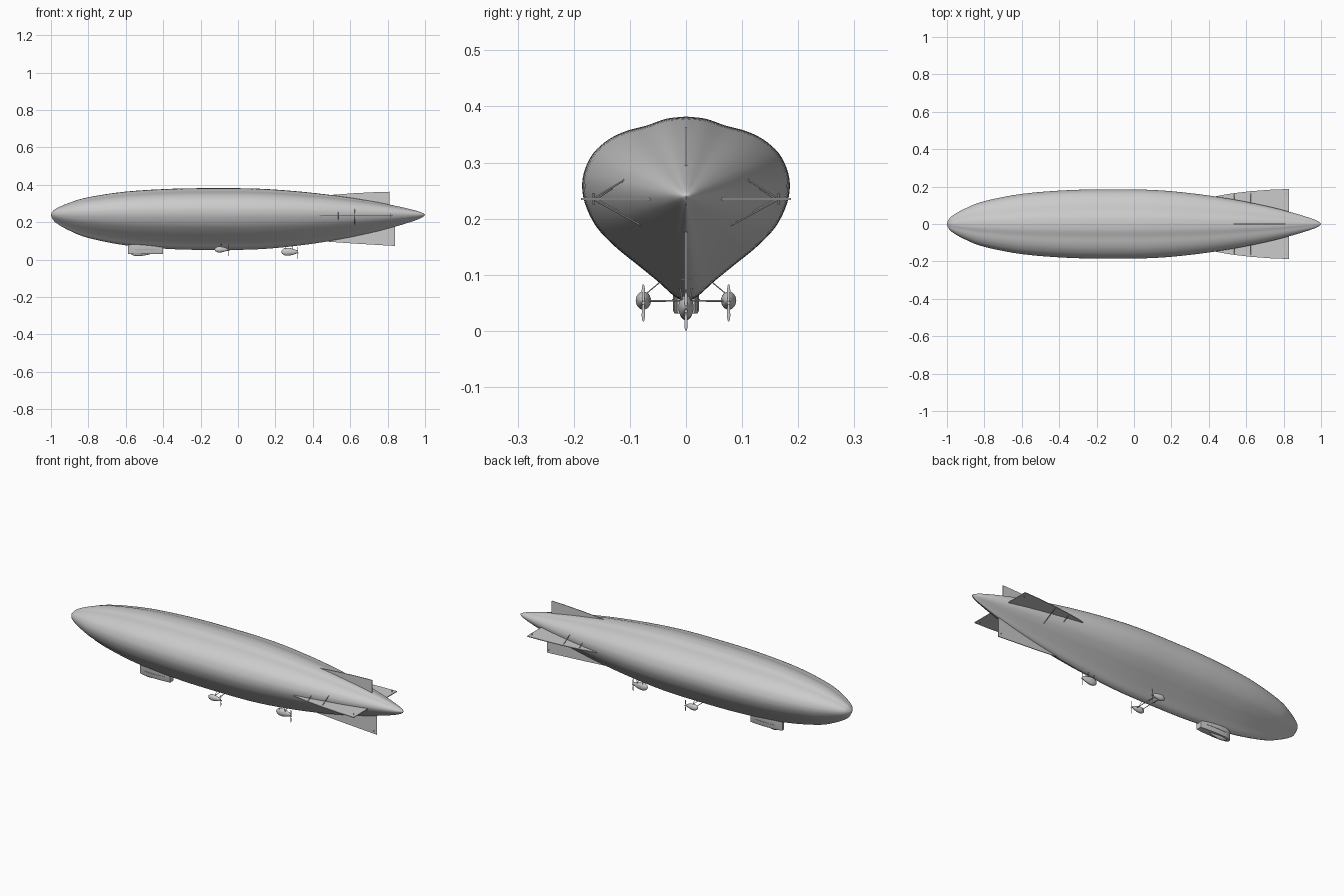
import bpy, bmesh, math
from mathutils import Vector

if "Cube" in bpy.data.objects:
    bpy.data.objects.remove(bpy.data.objects["Cube"])

AXIS = 0.24  # height of the hull's centre line


def finish(name, bm, smooth=40):
    bmesh.ops.recalc_face_normals(bm, faces=bm.faces)
    me = bpy.data.meshes.new(name)
    bm.to_mesh(me)
    bm.free()
    ob = bpy.data.objects.new(name, me)
    bpy.context.collection.objects.link(ob)
    bpy.ops.object.select_all(action='DESELECT')
    ob.select_set(True)
    bpy.context.view_layer.objects.active = ob
    bpy.ops.object.shade_smooth_by_angle(angle=math.radians(smooth))
    return ob


def spline(pts, n):
    """Catmull-Rom curve through 2D points, n samples per span."""
    p = [Vector(q) for q in pts]
    p = [2 * p[0] - p[1]] + p + [2 * p[-1] - p[-2]]
    out = []
    for i in range(1, len(p) - 2):
        a, b, c, d = p[i - 1:i + 3]
        for k in range(n):
            t = k / n
            out.append(0.5 * (2 * b + (c - a) * t + (2 * a - 5 * b + 4 * c - d) * t * t
                              + (3 * b - a - 3 * c + d) * t ** 3))
    return out + [p[-2]]


def loft(name, rings, smooth=40):
    """Skin closed rings of equal length and cap the ends."""
    bm = bmesh.new()
    vs = [[bm.verts.new(c) for c in r] for r in rings]
    n = len(vs[0])
    for a, b in zip(vs, vs[1:]):
        for i in range(n):
            bm.faces.new((a[i], a[(i + 1) % n], b[(i + 1) % n], b[i]))
    bm.faces.new(vs[0])
    bm.faces.new(vs[-1])
    return finish(name, bm, smooth)


def rod(name, a, b, r=0.0016):
    a, b = Vector(a), Vector(b)
    q = (b - a).to_track_quat('Z', 'Y')
    ring = [Vector((r * math.cos(i * math.pi / 4), r * math.sin(i * math.pi / 4), 0)) for i in range(8)]
    return loft(name, [[p + q @ v for v in ring] for p in (a, b)])


def plate(name, pts, axis, t=0.004):
    """Thin plate: pts are (x, offset); axis 'y' lies flat, 'z' stands up."""
    def at(x, h, s):
        return (x, h, AXIS - 0.005 + s * t / 2) if axis == 'y' else (x, s * t / 2, h)
    return loft(name, [[at(x, h, s) for x, h in pts] for s in (-1, 1)], 20)


def pod(name, x0, x1, y, z, ry, rz):
    """Teardrop engine car, blunt at the front."""
    prof = spline([(0, 0.05), (0.05, 0.5), (0.2, 0.9), (0.4, 1), (0.7, 0.75), (0.92, 0.38), (1, 0.12)], 4)
    return loft(name, [[(x0 + (x1 - x0) * u, y + ry * s * math.cos(a), z + rz * s * math.sin(a))
                        for a in (k * math.tau / 24 for k in range(24))] for u, s in prof])


def propeller(name, x, y, z, r):
    for s in (-1, 1):
        prof = [(0, 0.0015), (0.3, 0.0025), (0.7, 0.003), (0.92, 0.002), (1, 0.0008)]
        loft(name + "_blade", [[(x + 0.3 * w * math.sin(a), y + w * math.cos(a), z + s * r * u)
                                for a in (k * math.tau / 10 for k in range(10))] for u, w in prof])
    rod(name + "_hub", (x - 0.008, y, z), (x + 0.004, y, z), 0.003)


# Hull: one pear-shaped section scaled along the length
half = spline([(0, .382), (.035, .378), (.07, .366), (.107, .356), (.138, .341), (.165, .317), (.180, .288),
               (.185, .26), (.180, .227), (.160, .186), (.125, .149), (.088, .119), (.05, .088),
               (.02, .061), (0, .052)], 4)
section = [(p.x, p.y - AXIS) for p in half]
section += [(-y, z) for y, z in section[-2:0:-1]]
radius = spline([(-1, .0005), (-.993, .02), (-.97, .045), (-.9, .084), (-.8, .122), (-.6, .161), (-.35, .181),
                 (-.12, .185), (.1, .182), (.3, .165), (.5, .137), (.7, .098), (.85, .06),
                 (.95, .029), (.988, .012), (1, .0005)], 5)
loft("hull", [[(x, y * r / .185, AXIS + z * r / .185) for y, z in section] for x, r in radius], 50)

# Tail fins
plate("upper_fin", [(.48, .30), (.50, .346), (.62, .355), (.74, .361), (.81, .363), (.81, .25), (.7, .25)], 'z')
plate("lower_fin", [(.46, .13), (.48, .096), (.62, .086), (.74, .079), (.84, .073), (.84, .23), (.7, .23)], 'z')
for s in (-1, 1):
    plate("side_fin", [(x, s * y) for x, y in
                       [(.42, .10), (.44, .149), (.52, .163), (.62, .175), (.74, .184),
                        (.83, .187), (.83, .02), (.7, .02)]], 'y')
    # Fin braces and control horns
    for x, y, up, lo in ((.535, .160, (.125, .258), (.112, .208)), (.625, .166, (.105, .272), (.08, .188))):
        for end in (up, lo):
            rod("fin_brace", (x, s * y, .235), (x, s * end[0], end[1]))
    rod("side_control_horn", (.815, s * .165, .224), (.815, s * .165, .246))
    rod("lower_control_horn", (.825, 0, .092), (.825, s * .010, .092))

# Control gondola: rounded front, straight sides, flat back
plan = [(-.40, -.016), (-.44, -.021), (-.50, -.023), (-.55, -.021), (-.575, -.015), (-.588, -.006)]
plan += [(x, -y) for x, y in plan[::-1]]
loft("gondola", [[(x, y * k, z + (x + .5) * slope) for x, y in plan]
                 for z, k, slope in ((.031, .88, 0), (.036, 1, 0), (.085, 1, -.1))])
pod("gondola_engine", -.575, -.46, 0, .036, .012, .017)
for s in (-1, 1):
    plate_x = [(-.56, .056), (-.42, .056)]
    rod("window_rail", (-.55, s * .0215, .056), (-.50, s * .0235, .056), .0012)
    rod("window_rail", (-.50, s * .0235, .056), (-.43, s * .0205, .056), .0012)

# Side engine cars on outriggers
for s in (-1, 1):
    pod("side_engine_car", -.125, -.053, s * .076, .054, .0135, .016)
    propeller("side_propeller", -.05, s * .076, .050, .033)
    for x in (-.105, -.075):
        rod("outrigger", (x, 0, .054), (x, s * .076, .053))
    rod("outrigger_stay", (-.09, s * .076, .062), (-.09, s * .045, .088), .001)

# Rear engine car under the keel
pod("rear_engine_car", .232, .322, 0, .042, .0135, .021)
propeller("rear_propeller", .32, 0, .035, .035)
for x in (.255, .29):
    for s in (-1, 1):
        rod("rear_car_strut", (x, s * .006, .05), (x, s * .012, .088))
